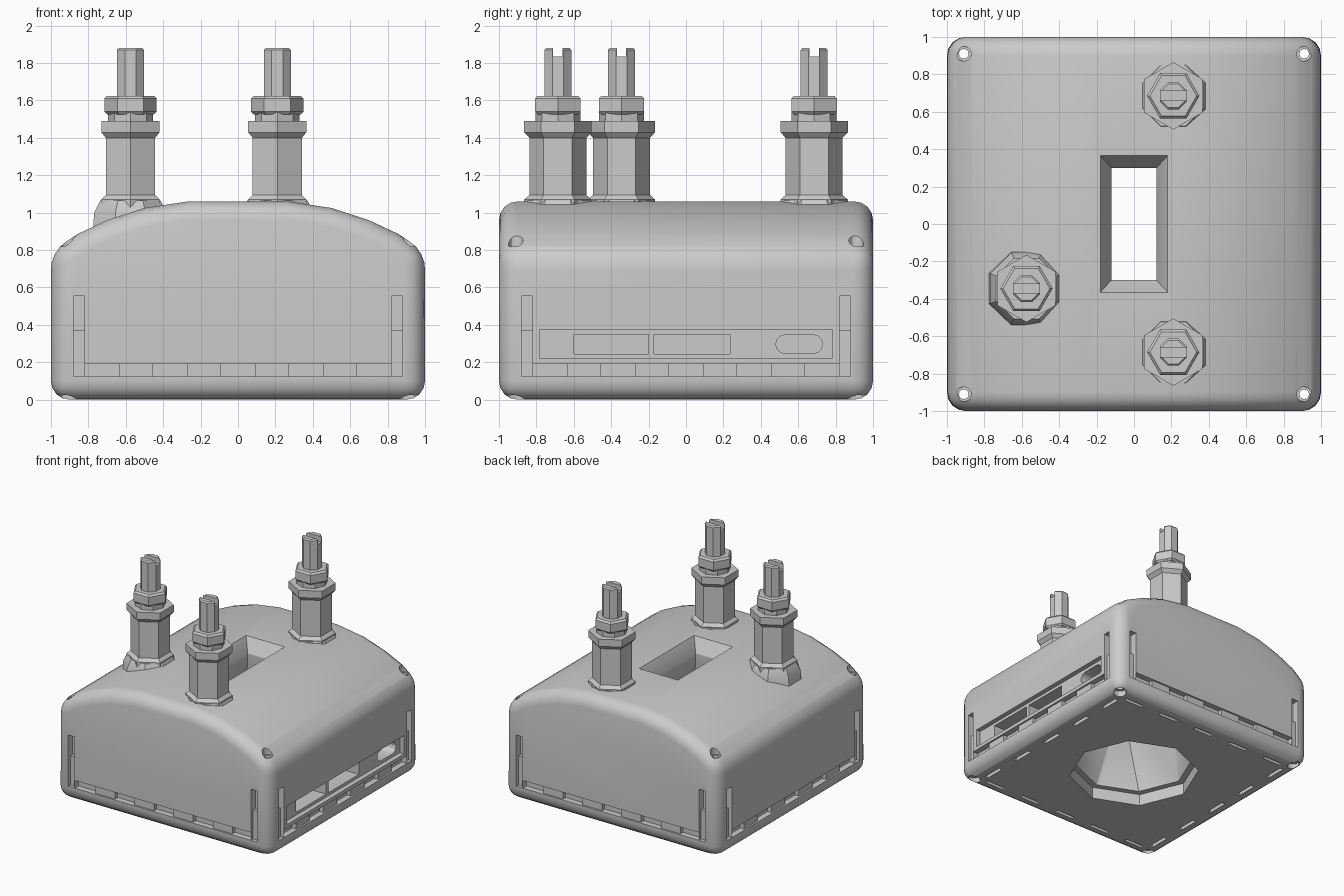
import bpy, bmesh, math
from mathutils import Matrix, Vector

if "Cube" in bpy.data.objects:
    bpy.data.objects.remove(bpy.data.objects["Cube"], do_unlink=True)

# One plain grey finish
grey = bpy.data.materials.new("plain_grey")
grey.use_nodes = True
grey.diffuse_color = (0.6, 0.6, 0.6, 1)
grey.node_tree.nodes["Principled BSDF"].inputs["Base Color"].default_value = (0.6, 0.6, 0.6, 1)


def finish(name, bm):
    bmesh.ops.recalc_face_normals(bm, faces=bm.faces)
    mesh = bpy.data.meshes.new(name)
    bm.to_mesh(mesh)
    bm.free()
    mesh.materials.append(grey)
    obj = bpy.data.objects.new(name, mesh)
    bpy.context.collection.objects.link(obj)
    return obj


def hull(name, points):
    bm = bmesh.new()
    for p in points:
        bm.verts.new(p)
    out = bmesh.ops.convex_hull(bm, input=bm.verts)
    loose = [v for v in out["geom_interior"] if isinstance(v, bmesh.types.BMVert)]
    bmesh.ops.delete(bm, geom=loose, context="VERTS")
    return finish(name, bm)


def box(lo, hi, turn=0):
    rot = Matrix.Rotation(turn, 3, "Z")
    return hull("cutter", [rot @ Vector((x, y, z)) for x in (lo[0], hi[0])
                           for y in (lo[1], hi[1]) for z in (lo[2], hi[2])])


def ring(sides, r, z, phase=0.0):
    return [(r * math.cos(phase + math.tau * i / sides),
             r * math.sin(phase + math.tau * i / sides), z) for i in range(sides)]


def rect(x, y, z):
    return [(sx * x, sy * y, z) for sx, sy in ((1, 1), (-1, 1), (-1, -1), (1, -1))]


def turned(name, sides, profile, at, phase=0.0):
    """Stack polygon rings given as (radius, height) and cap both ends."""
    bm = bmesh.new()
    loops = [[bm.verts.new((x + at[0], y + at[1], h)) for x, y, h in ring(sides, r, z, phase)]
             for r, z in profile]
    for a, b in zip(loops, loops[1:]):
        for i in range(sides):
            j = (i + 1) % sides
            bm.faces.new((a[i], a[j], b[j], b[i]))
    bm.faces.new(loops[0])
    bm.faces.new(loops[-1])
    return finish(name, bm)


def cut(obj, cutter):
    mod = obj.modifiers.new("cut", "BOOLEAN")
    mod.object = cutter
    mod.operation = "DIFFERENCE"
    mod.solver = "EXACT"
    bpy.context.view_layer.update()
    dg = bpy.context.evaluated_depsgraph_get()
    mesh = bpy.data.meshes.new_from_object(obj.evaluated_get(dg))
    obj.modifiers.clear()
    obj.data = mesh
    bpy.data.objects.remove(cutter, do_unlink=True)


# Housing: arched profile pulled along y, with rounded outer edges
half = [(1, 0), (1, 0.79), (0.86, 0.885), (0.7, 0.96), (0.5, 1.025), (0.27, 1.06)]
outline = half + [(-x, z) for x, z in reversed(half)]
bm = bmesh.new()
front = bm.faces.new([bm.verts.new((x, -1, z)) for x, z in outline])
pulled = bmesh.ops.extrude_face_region(bm, geom=[front])["geom"]
bmesh.ops.translate(bm, vec=(0, 2, 0), verts=[v for v in pulled if isinstance(v, bmesh.types.BMVert)])
if front.is_valid and not all(e.is_manifold for e in bm.edges):
    bm.faces.new(front.verts) if len(front.link_loops) else None
bmesh.ops.recalc_face_normals(bm, faces=bm.faces)
rim = [e for e in bm.edges if len(e.link_faces) == 2 and e.calc_face_angle() > 0.35]
bmesh.ops.bevel(bm, geom=rim, offset=0.1, segments=4, profile=0.5, affect="EDGES", clamp_overlap=True)
housing = finish("housing", bm)

# Viewing window in the top, widening to an eight-sided opening below
cut(housing, hull("cutter", ring(8, 0.52, -0.1) + ring(8, 0.52, 0.1)))
cut(housing, hull("cutter", ring(8, 0.47, 0.09) + rect(0.12, 0.30, 0.85)))
cut(housing, hull("cutter", rect(0.12, 0.30, 0.75) + rect(0.12, 0.30, 1.2)))
cut(housing, hull("cutter", rect(0.12, 0.30, 0.95) + rect(0.24, 0.43, 1.17)))

# Clip grooves with alternating teeth on all four sides
for k in range(4):
    turn = k * math.pi / 2
    for s in (-1, 1):
        x0, x1 = sorted((s * 0.82, s * 0.88))
        cut(housing, box((x0, -1.1, 0.37), (x1, -0.94, 0.555), turn))
        cut(housing, box((x0, -1.1, 0.125), (x1, -0.97, 0.371), turn))
    for i in range(9):
        x = (i - 4) * 0.182
        depth = 0.95 if i % 2 == 0 else 0.985
        cut(housing, box((x - 0.0912, -1.1, 0.125), (x + 0.0912, -depth, 0.19), turn))
        if i % 2 == 0:
            cut(housing, box((x - 0.09, -0.88, -0.1), (x + 0.09, -0.85, 0.03), turn))

# Port panel on the left side: shallow frame, two sockets and a rounded port
cut(housing, box((0.96, -0.78, 0.22), (1.1, 0.78, 0.375)))
for y0, y1 in ((-0.6, -0.2), (-0.17, 0.235)):
    cut(housing, box((0.72, y0, 0.245), (1.1, y1, 0.35)))
port = [(x, y + 0.05 * c, 0.297 + 0.05 * s) for x in (0.85, 1.1) for y in (0.53, 0.68)
        for c, s, _ in ring(12, 1, 0)]
cut(housing, hull("cutter", port))

# Corner screw holes, wider at both ends
for x in (-0.91, 0.91):
    for y in (-0.91, 0.91):
        for r, z0, z1 in ((0.026, -0.1, 1.3), (0.05, -0.1, 0.05), (0.04, 0.82, 1.3)):
            cut(housing, turned("cutter", 12, [(r, z0), (r, z1)], (x, y)))

# Three posts, each with base pad, hexagonal column, nut and slotted shaft
parts = [housing]
spots = {"front": (0.21, -0.685), "rear": (0.21, 0.685), "side": (-0.575, -0.345)}
for label, at in spots.items():
    parts.append(turned(label + "_post_pad", 8, [(0.22, 0.86), (0.21, 1.0), (0.175, 1.064)], at, math.pi / 8))
    column = [(0.18, 1.0), (0.18, 1.07), (0.152, 1.095), (0.152, 1.4), (0.18, 1.43), (0.18, 1.49)]
    parts.append(turned(label + "_post_column", 6, column, at, math.pi / 2))
    parts.append(turned(label + "_post_washer", 8, [(0.12, 1.48), (0.12, 1.54)], at))
    nut = [(0.125, 1.525), (0.14, 1.54), (0.14, 1.61), (0.125, 1.625)]
    parts.append(turned(label + "_post_nut", 6, nut, at))
    shaft = turned(label + "_post_shaft", 8, [(0.078, 1.6), (0.078, 1.87), (0.068, 1.88)], at, math.pi / 8)
    cut(shaft, box((at[0] - 0.2, at[1] - 0.025, 1.835), (at[0] + 0.2, at[1] + 0.025, 1.95)))
    parts.append(shaft)

# Smooth the rounded housing, keep hard edges on the rest
for obj in parts:
    bpy.ops.object.select_all(action="DESELECT")
    obj.select_set(True)
    bpy.context.view_layer.objects.active = obj
    bpy.ops.object.shade_smooth_by_angle(angle=math.radians(30))
